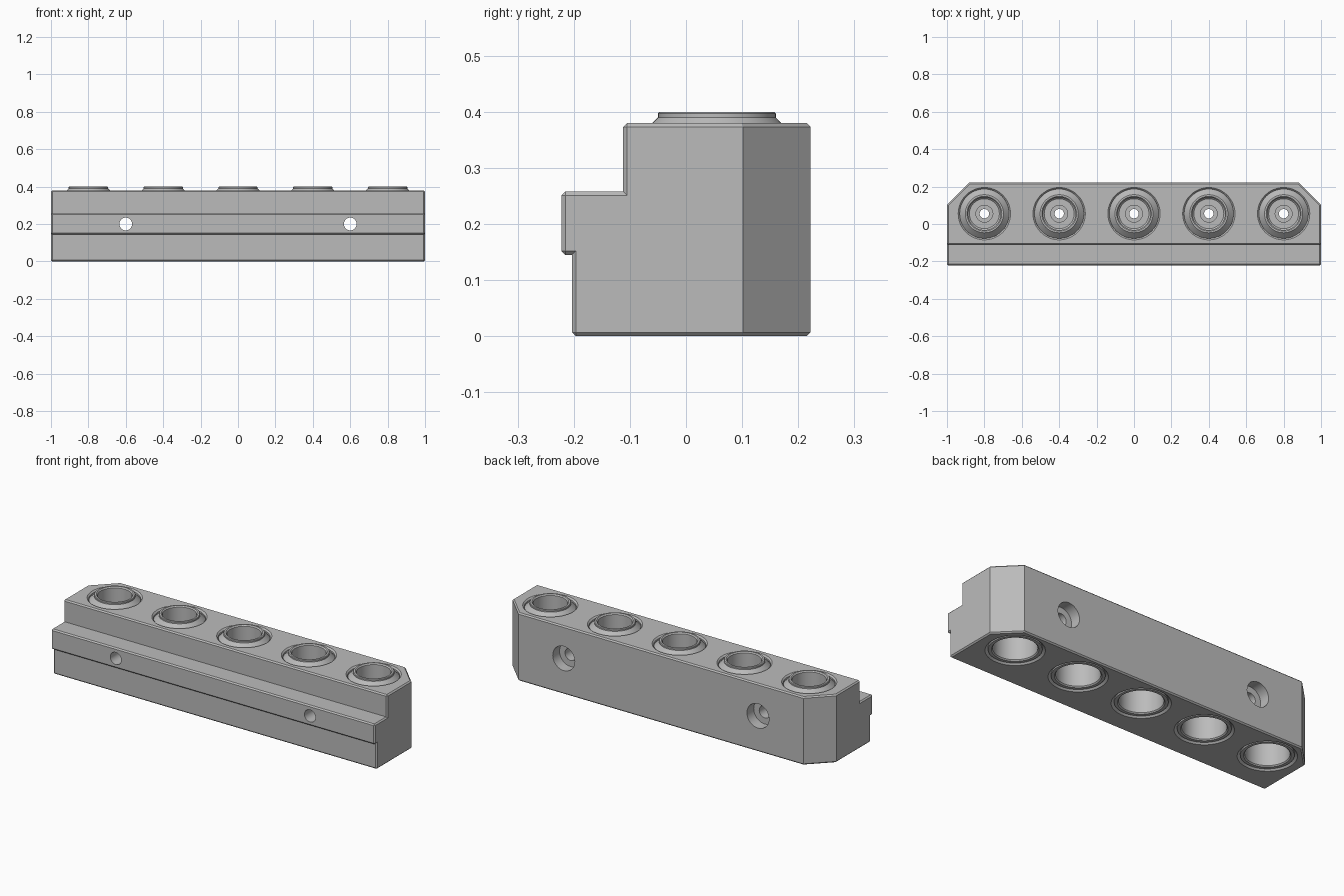
import bpy, bmesh, math
from mathutils import Matrix, Vector

if "Cube" in bpy.data.objects:
    bpy.data.objects.remove(bpy.data.objects["Cube"])

grey = bpy.data.materials.new("machined grey")
grey.use_nodes = True
grey.diffuse_color = (0.5, 0.5, 0.5, 1)
grey.node_tree.nodes["Principled BSDF"].inputs["Base Color"].default_value = (0.5, 0.5, 0.5, 1)

HALF = 1.0
BACK = 0.222
CHAMFER = 0.007
BORE_Y = 0.055
BORE_XS = [0.4 * i for i in range(-2, 3)]


def make_object(name, bm):
    mesh = bpy.data.meshes.new(name)
    bm.to_mesh(mesh)
    bm.free()
    mesh.materials.append(grey)
    obj = bpy.data.objects.new(name, mesh)
    bpy.context.collection.objects.link(obj)
    return obj


def smooth(obj):
    bpy.ops.object.select_all(action="DESELECT")
    obj.select_set(True)
    bpy.context.view_layer.objects.active = obj
    bpy.ops.object.shade_smooth_by_angle(angle=math.radians(25))


def lathe(bm, profile, matrix, closed=False):
    """Turn a (radius, height) profile about z, then place it."""
    verts = [bm.verts.new((r, 0, z)) for r, z in profile]
    edges = [bm.edges.new(pair) for pair in zip(verts, verts[1:])]
    if closed:
        edges.append(bm.edges.new((verts[-1], verts[0])))
    before = set(bm.verts) - set(verts)
    bmesh.ops.spin(bm, geom=verts + edges, cent=(0, 0, 0), axis=(0, 0, 1),
                   angle=math.tau, steps=48)
    new = [v for v in bm.verts if v not in before]
    bmesh.ops.transform(bm, matrix=matrix, verts=new)
    bmesh.ops.remove_doubles(bm, verts=new, dist=1e-5)
    bmesh.ops.recalc_face_normals(bm, faces=bm.faces)


# Body: stepped section with a front lip, drawn along x
section = [(-0.203, 0), (BACK, 0), (BACK, 0.38), (-0.112, 0.38), (-0.112, 0.258),
           (-BACK, 0.258), (-BACK, 0.145), (-0.203, 0.145)]
bm = bmesh.new()
end = bm.faces.new([bm.verts.new((-HALF, y, z)) for y, z in section])
extruded = bmesh.ops.extrude_face_region(bm, geom=[end])["geom"]
bmesh.ops.translate(bm, vec=(2 * HALF, 0, 0),
                    verts=[g for g in extruded if isinstance(g, bmesh.types.BMVert)])

# Angled back corners
for side in (-1, 1):
    cut = bmesh.ops.bisect_plane(bm, geom=bm.verts[:] + bm.edges[:] + bm.faces[:],
                                 plane_co=(side * HALF, 0.102, 0),
                                 plane_no=Vector((side, 1, 0)).normalized(),
                                 clear_outer=True)["geom_cut"]
    bmesh.ops.holes_fill(bm, edges=[g for g in cut if isinstance(g, bmesh.types.BMEdge)])
bmesh.ops.recalc_face_normals(bm, faces=bm.faces)

# Chamfer the sharp outer edges only
sharp = [e for e in bm.edges if e.calc_face_angle_signed(0) > math.radians(60)]
bmesh.ops.bevel(bm, geom=sharp, offset=CHAMFER, segments=1, affect="EDGES")
body = make_object("rail_body", bm)

# Cutter: chamfered bores and counterbored screw holes
bore = [(0, -0.05), (0.147, -0.05), (0.147, 0), (0.132, 0.015),
        (0.132, 0.372), (0.14, 0.38), (0.14, 0.45), (0, 0.45)]
screw = [(0, -0.3), (0.034, -0.3), (0.034, 0.162), (0.068, 0.162), (0.068, 0.3), (0, 0.3)]
bm = bmesh.new()
for x in BORE_XS:
    lathe(bm, bore, Matrix.Translation((x, BORE_Y, 0)))
for x in (-0.6, 0.6):
    lathe(bm, screw, Matrix.Translation((x, 0, 0.2)) @ Matrix.Rotation(-math.pi / 2, 4, "X"))
cutter = make_object("hole_cutter", bm)
cutter.hide_render = True

mod = body.modifiers.new("holes", "BOOLEAN")
mod.operation = "DIFFERENCE"
mod.solver = "EXACT"
mod.object = cutter
bpy.context.view_layer.update()
evaluated = body.evaluated_get(bpy.context.evaluated_depsgraph_get())
holed = bpy.data.meshes.new_from_object(evaluated)
body.modifiers.clear()
body.data = holed
bpy.data.objects.remove(cutter)
smooth(body)

# Bushings: raised collar, deep cup, small stepped drain, open underside
bushing = [(0.132, 0.005), (0.132, 0.363), (0.105, 0.39), (0.105, 0.397), (0.102, 0.4),
           (0.093, 0.4), (0.087, 0.394), (0.087, 0.2), (0.08, 0.193), (0.045, 0.193),
           (0.045, 0.18), (0.025, 0.18), (0.025, 0.16), (0.11, 0.16), (0.11, 0.011),
           (0.116, 0.005)]
for i, x in enumerate(BORE_XS):
    bm = bmesh.new()
    lathe(bm, bushing, Matrix.Translation((x, BORE_Y, 0)), closed=True)
    smooth(make_object(f"bushing_{i + 1}", bm))
